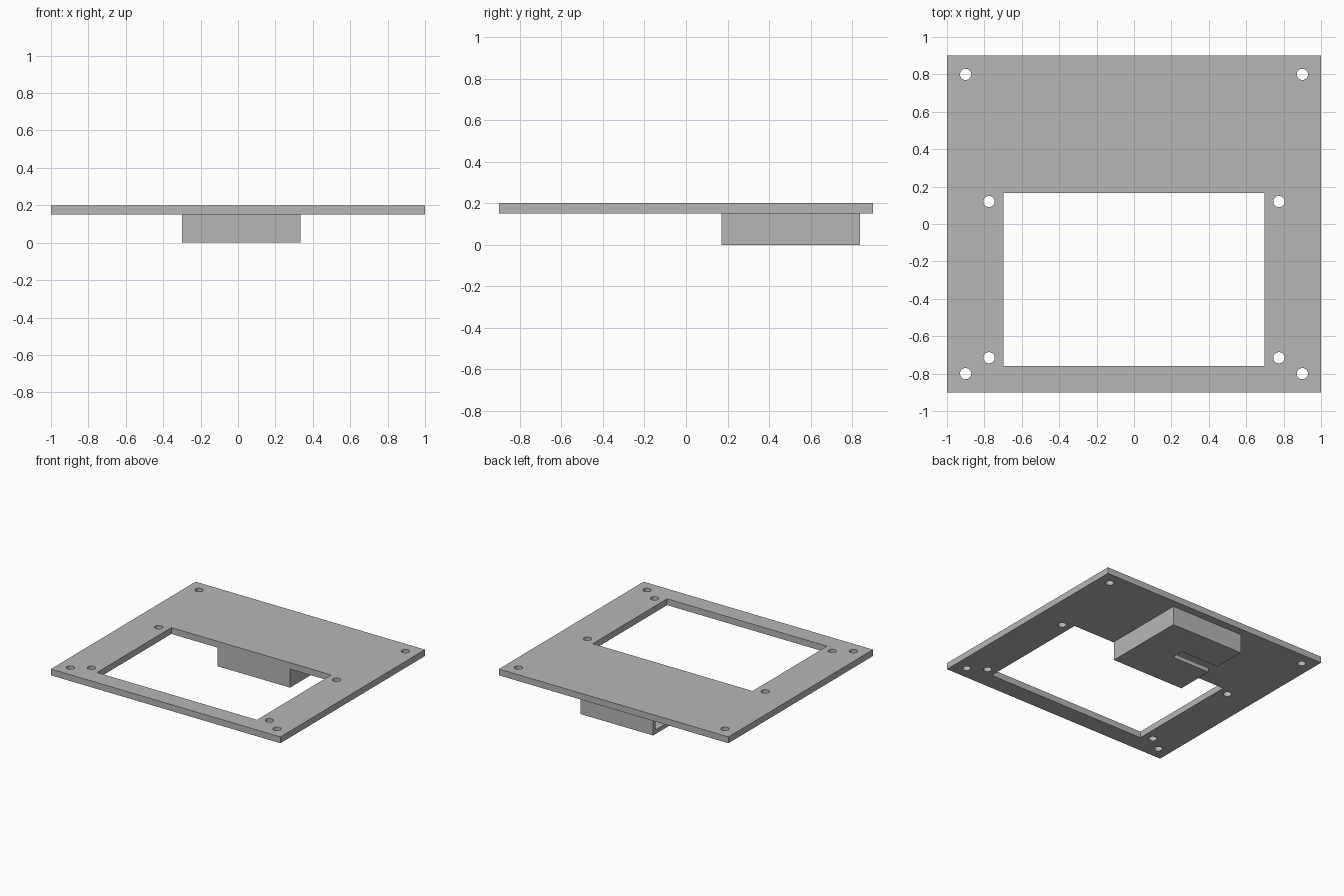
import bpy, bmesh
from math import cos, sin, tau

cube = bpy.data.objects.get("Cube")
if cube:
    bpy.data.objects.remove(cube, do_unlink=True)

grey = bpy.data.materials.new("plain_grey")
grey.use_nodes = True
colour = (0.47, 0.47, 0.47, 1)
grey.diffuse_color = colour
grey.node_tree.nodes["Principled BSDF"].inputs["Base Color"].default_value = colour


def rect(x0, x1, y0, y1):
    return [(x0, y0), (x1, y0), (x1, y1), (x0, y1)]


def circle(x, y, r, n=32):
    return [(x + r * cos(tau * i / n), y + r * sin(tau * i / n)) for i in range(n)]


def slab(name, loops, z0, z1):
    """Extrude a filled outline; loops after the first become holes."""
    curve = bpy.data.curves.new(name, 'CURVE')
    curve.dimensions = '2D'
    curve.fill_mode = 'BOTH'
    curve.extrude = (z1 - z0) / 2
    for loop in loops:
        spline = curve.splines.new('POLY')
        spline.points.add(len(loop) - 1)
        spline.use_cyclic_u = True
        spline.use_smooth = False
        for point, (x, y) in zip(spline.points, loop):
            point.co = (x, y, 0, 1)
    source = bpy.data.objects.new(name + "_outline", curve)
    bpy.context.collection.objects.link(source)
    bpy.context.view_layer.update()
    depsgraph = bpy.context.evaluated_depsgraph_get()
    mesh = bpy.data.meshes.new_from_object(source.evaluated_get(depsgraph))
    bpy.data.objects.remove(source, do_unlink=True)
    bpy.data.curves.remove(curve)

    # Weld the caps to the sides and set the height
    bm = bmesh.new()
    bm.from_mesh(mesh)
    bmesh.ops.remove_doubles(bm, verts=bm.verts, dist=0.0001)
    bmesh.ops.translate(bm, verts=bm.verts, vec=(0, 0, (z0 + z1) / 2))
    bmesh.ops.recalc_face_normals(bm, faces=bm.faces)
    for face in bm.faces:
        face.smooth = False
    bm.to_mesh(mesh)
    bm.free()
    mesh.name = name
    mesh.materials.clear()
    mesh.materials.append(grey)
    obj = bpy.data.objects.new(name, mesh)
    bpy.context.collection.objects.link(obj)
    return obj


# Mounting plate with a window and four pairs of screw holes
plate_bottom, plate_top = 0.15, 0.2
holes = [circle(side * x, y, 0.03)
         for x, y in ((0.9, 0.8), (0.9, -0.8), (0.775, 0.12), (0.775, -0.715))
         for side in (-1, 1)]
slab("mounting_plate",
     [rect(-1, 1, -0.9, 0.9), rect(-0.697, 0.697, -0.76, 0.166)] + holes,
     plate_bottom, plate_top)

# Housing under the plate, with a slot in its floor from the open side
wall = 0.033
left, right, front, back = -0.3, 0.333, 0.172, 0.838
slot_end, slot_front, slot_back = 0.033, 0.476, 0.577
housing = slab("housing",
               [[(left, front), (right, front), (right, back), (left, back),
                 (left, slot_back), (slot_end, slot_back),
                 (slot_end, slot_front), (left, slot_front)]],
               0, plate_bottom)

# Hollow out the housing through the open side
cavity = slab("cavity_cutter",
              [rect(left - 0.1, right - wall, front + wall, back - wall)],
              wall, plate_bottom + 0.02)
cavity.hide_render = True
cut = housing.modifiers.new("hollow", 'BOOLEAN')
cut.operation = 'DIFFERENCE'
cut.solver = 'EXACT'
cut.object = cavity
bpy.context.view_layer.update()
depsgraph = bpy.context.evaluated_depsgraph_get()
hollow = bpy.data.meshes.new_from_object(housing.evaluated_get(depsgraph))
housing.modifiers.clear()
housing.data = hollow
bpy.data.objects.remove(cavity, do_unlink=True)
